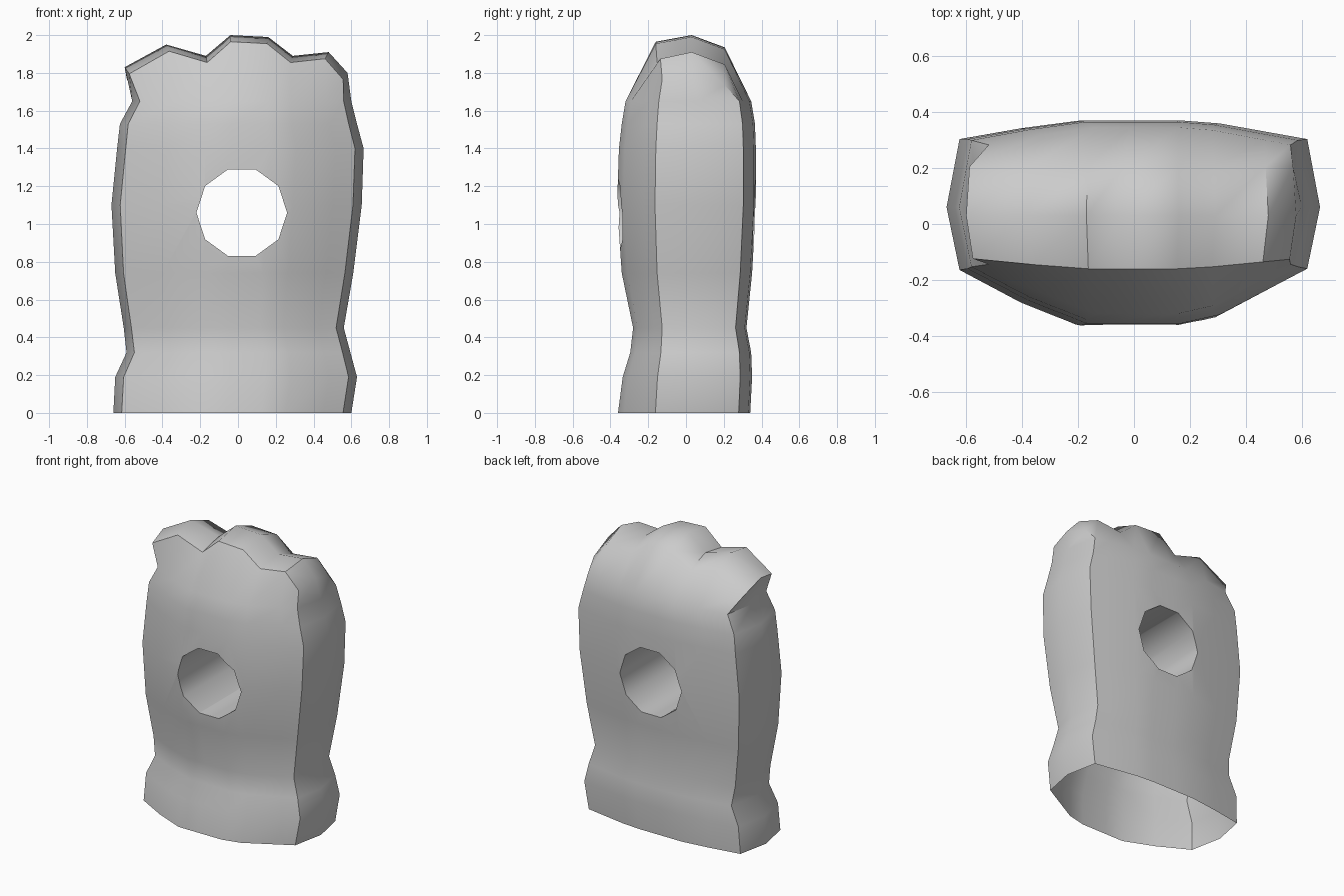
import bpy, bmesh, math

if "Cube" in bpy.data.objects:
    bpy.data.objects.remove(bpy.data.objects["Cube"])

# Body levels: z, left x, right x, front y, back y
LEVELS = [
    (0.00, -0.66, 0.60, -0.36, 0.34),
    (0.19, -0.65, 0.63, -0.335, 0.35),
    (0.32, -0.59, 0.595, -0.295, 0.345),
    (0.45, -0.605, 0.56, -0.28, 0.32),
    (0.74, -0.65, 0.61, -0.34, 0.35),
    (1.10, -0.67, 0.655, -0.365, 0.37),
    (1.40, -0.64, 0.665, -0.355, 0.37),
    (1.53, -0.625, 0.63, -0.34, 0.365),
    (1.65, -0.56, 0.60, -0.32, 0.345),
]
# Column positions across the width, and the bumpy top edge
COLS = [-0.93, -0.6, -0.28, -0.06, 0.24, 0.45, 0.77, 0.93]
TOP = [(-0.60, 1.83), (-0.38, 1.95), (-0.17, 1.89), (-0.04, 2.0),
       (0.16, 1.99), (0.29, 1.89), (0.48, 1.91), (0.58, 1.80)]


def depth(u, edge):
    """Fraction of full depth at column u, falling off towards the sides."""
    t = max(0.0, (abs(u) - 0.36) / 0.57)
    return 1 - (1 - edge) * t


bm = bmesh.new()
rings = []
for z, xl, xr, yf, yb in LEVELS:
    c, w = (xl + xr) / 2, (xr - xl) / 2
    pts = [(c + w * u, yf * depth(u, 0.45), z) for u in COLS]
    pts.append((xr, 0.06, z))
    pts += [(c + w * u, yb * depth(u, 0.82), z) for u in reversed(COLS)]
    pts.append((xl, 0.06, z))
    rings.append([bm.verts.new(p) for p in pts])

# Top: front row, ridge and back row over the bumps
ridge = [bm.verts.new((x, 0.03, z)) for x, z in TOP]
front = [bm.verts.new((x * 0.96, -0.16 * depth(x / 0.6, 0.8), z - 0.035)) for x, z in TOP]
back = [bm.verts.new((x * 0.98, 0.205, z - 0.065)) for x, z in TOP]
rings.append(front + [ridge[-1]] + back[::-1] + [ridge[0]])

for a, b in zip(rings, rings[1:]):
    n = len(a)
    for i in range(n):
        j = (i + 1) % n
        bm.faces.new((a[i], a[j], b[j], b[i]))
for i in range(len(TOP) - 1):
    bm.faces.new((front[i], front[i + 1], ridge[i + 1], ridge[i]))
    bm.faces.new((ridge[i], ridge[i + 1], back[i + 1], back[i]))
bm.faces.new(rings[0][::-1])
bmesh.ops.recalc_face_normals(bm, faces=bm.faces)

mesh = bpy.data.meshes.new("body")
bm.to_mesh(mesh)
bm.free()
body = bpy.data.objects.new("body", mesh)
bpy.context.collection.objects.link(body)

# Ten-sided hole from front to back
bpy.ops.mesh.primitive_cylinder_add(vertices=10, radius=0.24, depth=2,
                                    location=(0.02, 0, 1.06),
                                    rotation=(math.pi / 2, 0, 0))
cutter = bpy.context.object
cutter.name = "hole_cutter"
cutter.hide_render = True
# turn so that two corners lie on the horizontal axis
cutter.rotation_euler = (math.pi / 2, math.pi / 2, 0)

bpy.ops.object.select_all(action='DESELECT')
body.select_set(True)
bpy.context.view_layer.objects.active = body
mod = body.modifiers.new("hole", 'BOOLEAN')
mod.object = cutter
mod.operation = 'DIFFERENCE'
mod.solver = 'EXACT'
bpy.ops.object.modifier_apply(modifier=mod.name)
bpy.data.objects.remove(cutter)

# Open underside
bm = bmesh.new()
bm.from_mesh(body.data)
base = [f for f in bm.faces if all(v.co.z < 0.001 for v in f.verts)]
bmesh.ops.delete(bm, geom=base, context='FACES')
bm.to_mesh(body.data)
bm.free()

bpy.ops.object.shade_smooth_by_angle(angle=math.radians(45))
